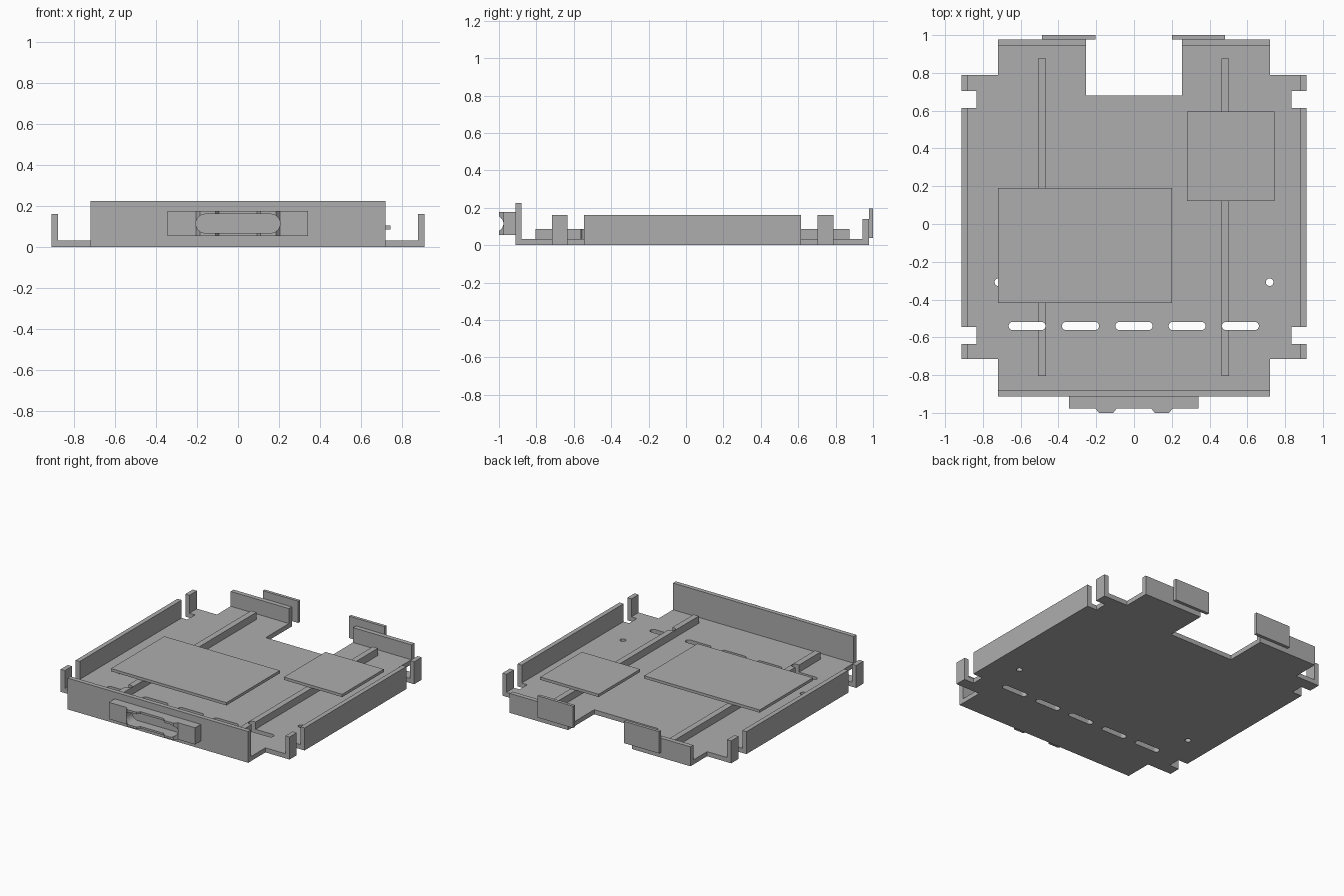
import bpy, bmesh, math
from mathutils import Matrix

if "Cube" in bpy.data.objects:
    bpy.data.objects.remove(bpy.data.objects["Cube"])

metal = bpy.data.materials.new("plain_grey")
metal.diffuse_color = (0.42, 0.42, 0.42, 1)
metal.use_nodes = True
metal.node_tree.nodes["Principled BSDF"].inputs["Base Color"].default_value = metal.diffuse_color


def prism(name, points, lo, hi, matrix=None):
    """Extrude a flat outline between two heights."""
    bm = bmesh.new()
    base = bm.faces.new([bm.verts.new((x, y, lo)) for x, y in points])
    top = bmesh.ops.extrude_face_region(bm, geom=[base])["geom"]
    verts = [v for v in top if isinstance(v, bmesh.types.BMVert)]
    bmesh.ops.translate(bm, verts=verts, vec=(0, 0, hi - lo))
    if matrix:
        bm.transform(matrix)
    bmesh.ops.recalc_face_normals(bm, faces=bm.faces)
    mesh = bpy.data.meshes.new(name)
    bm.to_mesh(mesh)
    bm.free()
    mesh.materials.append(metal)
    obj = bpy.data.objects.new(name, mesh)
    bpy.context.collection.objects.link(obj)
    return obj


def box(name, x0, x1, y0, y1, z0, z1):
    return prism(name, [(x0, y0), (x1, y0), (x1, y1), (x0, y1)], z0, z1)


def stadium(cx, cy, half, r, n=12):
    """Rounded slot outline; half is half the total length."""
    pts = []
    for side, start in ((1, -math.pi / 2), (-1, math.pi / 2)):
        for i in range(n + 1):
            a = start + math.pi * i / n
            pts.append((cx + side * (half - r) + r * math.cos(a), cy + r * math.sin(a)))
    return pts


def circle(cx, cy, r, n=24):
    return [(cx + r * math.cos(2 * math.pi * i / n), cy + r * math.sin(2 * math.pi * i / n))
            for i in range(n)]


def combine(target, tools, operation):
    """Apply booleans and remove the tools."""
    for tool in tools:
        tool.hide_render = True
        mod = target.modifiers.new("join", "BOOLEAN")
        mod.operation, mod.solver, mod.object = operation, "EXACT", tool
        bpy.context.view_layer.objects.active = target
        bpy.ops.object.modifier_apply(modifier=mod.name)
        bpy.data.objects.remove(tool)


T = 0.033          # sheet thickness
W, S = 0.912, 0.72  # half widths of the wings and of the ends

# Floor sheet with notched wings and a rear cutout
right = [(S, -0.912), (S, -0.716), (W, -0.716), (W, -0.634), (0.835, -0.634), (0.835, -0.545),
         (W, -0.545), (W, 0.614), (0.835, 0.614), (0.835, 0.703), (W, 0.703), (W, 0.788),
         (S, 0.788), (S, 0.978), (0.255, 0.978), (0.255, 0.68)]
chassis = prism("chassis", right + [(-x, y) for x, y in reversed(right)], 0, T)

# Folded walls: front, sides, side tabs and rear
walls = [box("front_wall", -S, S, -0.912, -0.88, 0, 0.225)]
for s in (-1, 1):
    for y0, y1 in ((-0.716, -0.634), (-0.545, 0.614), (0.703, 0.788)):
        a, b = sorted((s * (W - T), s * W))
        walls.append(box("side_wall", a, b, y0, y1, 0, 0.162))
    a, b = sorted((s * 0.255, s * S))
    walls.append(box("rear_wall", a, b, 0.945, 0.978, 0, 0.14))
combine(chassis, walls, "UNION")


def floor_cutters(cx_list):
    return [prism("slot_cutter", stadium(cx, -0.54, 0.098, 0.022), -0.1, 0.2) for cx in cx_list]


# Vent slots and screw holes
holes = [prism("hole_cutter", circle(s * 0.718, -0.308, 0.02), -0.1, 0.2) for s in (-1, 1)]
combine(chassis, floor_cutters([-0.566, -0.283, 0, 0.281, 0.563]) + holes, "DIFFERENCE")

# Support rails, interrupted by the outer slots
for name, x0, x1, slot in (("left_rail", -0.508, -0.465, -0.566),
                           ("right_rail", 0.462, 0.503, 0.563)):
    rail = box(name, x0, x1, -0.805, 0.875, T, 0.085)
    combine(rail, floor_cutters([slot]), "DIFFERENCE")

# Boards resting on the rails
box("large_board", -0.72, 0.20, -0.417, 0.19, 0.085, 0.105)
box("small_board", 0.28, 0.745, 0.122, 0.595, 0.085, 0.105)

# Plates fixed behind the rear walls
box("rear_plate_left", -0.487, -0.205, 0.978, 1.0, 0.038, 0.195)
box("rear_plate_right", 0.20, 0.482, 0.978, 1.0, 0.038, 0.195)

# Front handle block with two raised lugs and a rounded finger slot
F, L = -0.977, -1.0
outline = [(-0.345, -0.912), (-0.345, F), (-0.205, F), (-0.185, L), (-0.11, L), (-0.092, F),
           (0.092, F), (0.11, L), (0.185, L), (0.205, F), (0.342, F), (0.342, -0.912)]
handle = prism("front_handle", outline, 0.055, 0.176)
upright = Matrix.Rotation(math.pi / 2, 4, "X")
finger = prism("finger_cutter", stadium(0, 0.115, 0.206, 0.046), 0.9, 1.1, upright)
combine(handle, [finger], "DIFFERENCE")
